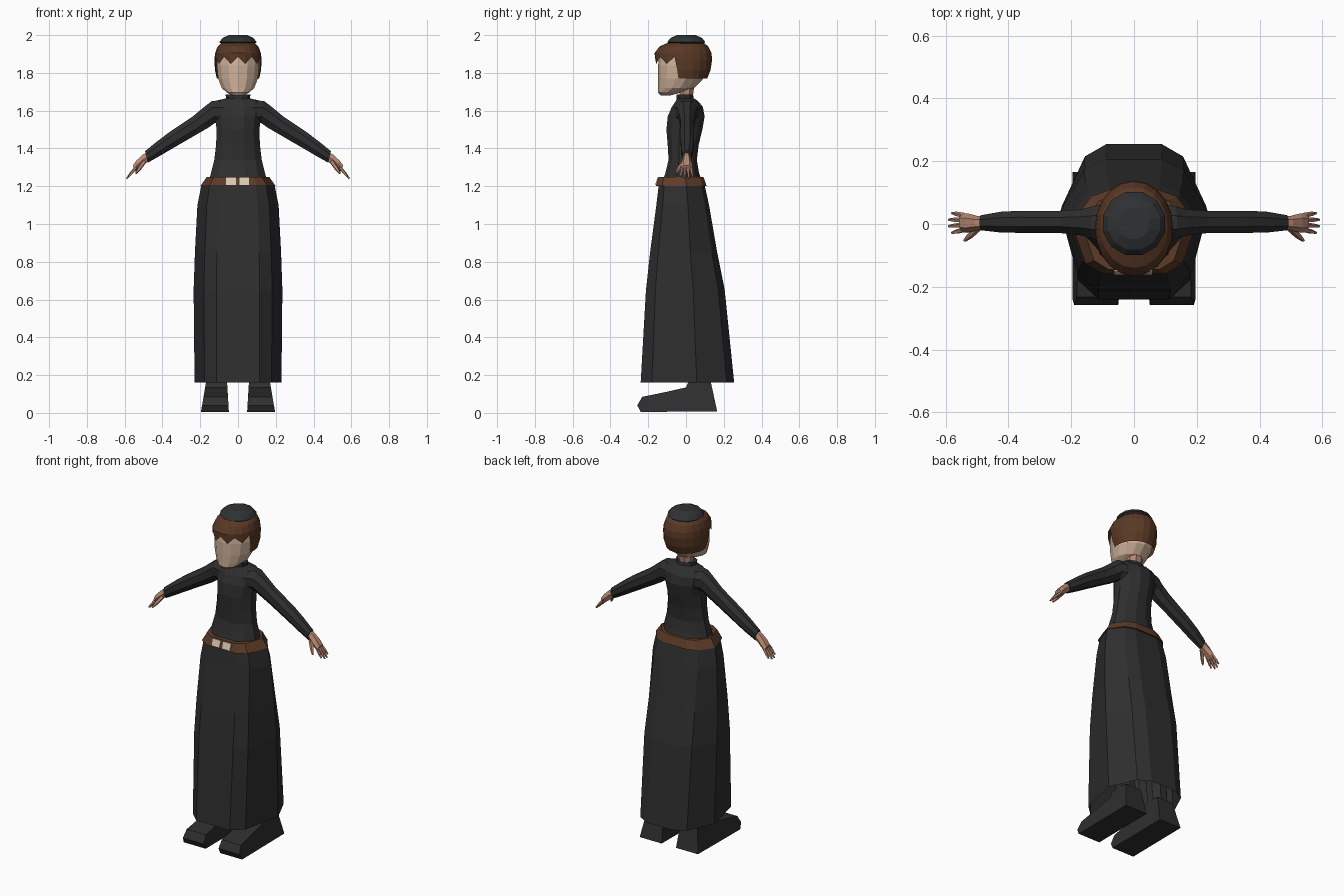
import bpy, bmesh, math
from mathutils import Vector

cube = bpy.data.objects.get("Cube")
if cube:
    bpy.data.objects.remove(cube)


def material(name, color):
    m = bpy.data.materials.new(name)
    m.use_nodes = True
    m.diffuse_color = (*color, 1)
    bsdf = next(n for n in m.node_tree.nodes if n.type == 'BSDF_PRINCIPLED')
    bsdf.inputs["Base Color"].default_value = (*color, 1)
    return m


BLACK = material("black cloth", (0.028, 0.028, 0.028))
SLATE = material("dark slate felt", (0.028, 0.031, 0.034))
HAIR = material("dark brown hair", (0.10, 0.040, 0.018))
LEATHER = material("brown leather", (0.11, 0.045, 0.022))
FACE = material("pale skin", (0.62, 0.44, 0.32))
SKIN = material("warm skin", (0.48, 0.25, 0.17))
METAL = material("cream buckle", (0.72, 0.58, 0.46))


def finish(name, bm, mat):
    bmesh.ops.recalc_face_normals(bm, faces=bm.faces)
    me = bpy.data.meshes.new(name)
    bm.to_mesh(me)
    bm.free()
    me.materials.append(mat)
    ob = bpy.data.objects.new(name, me)
    bpy.context.collection.objects.link(ob)
    return ob


def loft(bm, rings, caps=True):
    """Skin a list of equal point rings and return the vertex rings."""
    vs = [[bm.verts.new(p) for p in ring] for ring in rings]
    n = len(vs[0])
    for a, b in zip(vs, vs[1:]):
        for i in range(n):
            j = (i + 1) % n
            bm.faces.new((a[i], a[j], b[j], b[i]))
    if caps:
        bm.faces.new(vs[0])
        bm.faces.new(vs[-1])
    return vs


def circle(n, turn=0.0):
    return [(math.sin(2 * math.pi * (i + turn) / n),
             -math.cos(2 * math.pi * (i + turn) / n)) for i in range(n)]


def level(section, z, half, front, back):
    """Horizontal ring: section scaled to a half width and a front/back span."""
    mid, dep = (front + back) / 2, (back - front) / 2
    return [Vector((x * half, mid + y * dep, z)) for x, y in section]


def body(name, mat, section, levels, caps=True):
    bm = bmesh.new()
    loft(bm, [level(section, *l) for l in levels], caps)
    return finish(name, bm, mat)


# Gown section: flat front, wide hips set back, flat rear
half = [(0.49, -1), (0.77, -0.76), (1, 0.2), (0.68, 0.84), (0.38, 1)]
GOWN = half + [(-x, y) for x, y in reversed(half)]

# Skirt, open at the hem
body("skirt", BLACK, GOWN, [
    (0.16, 0.23, -0.24, 0.255), (0.65, 0.235, -0.212, 0.205),
    (0.85, 0.228, -0.19, 0.165), (1.1, 0.215, -0.157, 0.122),
    (1.2, 0.195, -0.145, 0.1), (1.23, 0.16, -0.13, 0.085)], caps=False)

# Belt and its two buckle plates
body("belt", LEATHER, GOWN, [
    (1.2, 0.2, -0.16, 0.11), (1.25, 0.165, -0.145, 0.092),
    (1.25, 0.14, -0.12, 0.075), (1.2, 0.18, -0.135, 0.09),
    (1.2, 0.2, -0.16, 0.11)], caps=False)
for name, x in (("right_buckle", -0.037), ("left_buckle", 0.033)):
    bm = bmesh.new()
    loft(bm, [[Vector((x + sx * 0.026, y - dy, z)) for sx, z, dy in
               ((-1, 1.207, .012), (1, 1.207, .012), (1, 1.245, 0), (-1, 1.245, 0))]
              for y in (-0.151, -0.143)])
    finish(name, bm, METAL)

# Bodice and collar
body("bodice", BLACK, circle(12, 0.5), [
    (1.22, 0.16, -0.13, 0.09), (1.27, 0.148, -0.112, 0.072),
    (1.34, 0.13, -0.095, 0.06), (1.42, 0.12, -0.1, 0.07),
    (1.5, 0.117, -0.107, 0.09), (1.57, 0.127, -0.1, 0.102),
    (1.62, 0.135, -0.078, 0.092), (1.652, 0.125, -0.055, 0.065),
    (1.665, 0.065, -0.05, 0.045)])
body("collar", BLACK, circle(10, 0.5), [
    (1.655, 0.062, -0.052, 0.045), (1.685, 0.066, -0.052, 0.04)])
body("neck", SKIN, circle(8, 0.5), [
    (1.65, 0.048, -0.04, 0.035), (1.75, 0.045, -0.03, 0.05)])

# Head, with the chin pushed forward
body("head", FACE, circle(14), [
    (1.68, 0.028, -0.135, -0.085), (1.695, 0.06, -0.147, -0.03),
    (1.72, 0.088, -0.147, 0.045), (1.77, 0.108, -0.148, 0.092),
    (1.84, 0.115, -0.148, 0.11), (1.9, 0.11, -0.14, 0.115),
    (1.95, 0.08, -0.09, 0.09)])

# Bobbed hair: face opening cut away, ragged fringe
bm = bmesh.new()
rings = loft(bm, [level(circle(20), *l) for l in (
    (1.77, 0.112, -0.12, 0.112), (1.815, 0.122, -0.14, 0.13),
    (1.87, 0.125, -0.165, 0.138), (1.905, 0.121, -0.166, 0.135),
    (1.94, 0.108, -0.14, 0.118), (1.962, 0.085, -0.09, 0.09))], caps=False)
bm.faces.new(rings[-1])
bmesh.ops.delete(bm, geom=[f for f in bm.faces if f.calc_center_median().z < 1.86
                           and f.calc_center_median().y < -0.045], context='FACES')
for i, v in enumerate(rings[2]):
    if v.co.y < -0.06:
        v.co.z = 1.848 if i % 2 else 1.885
finish("hair", bm, HAIR)

# Round cap
body("cap", SLATE, circle(12, 0.5), [
    (1.95, 0.085, -0.085, 0.09), (1.963, 0.102, -0.103, 0.106),
    (1.985, 0.085, -0.085, 0.088), (2.0, 0.05, -0.05, 0.053)])


def upright(sx, x, low, high, front, back, n=8):
    """Ring standing across the arm direction, leaning out at the top."""
    return [Vector((sx * (x + 0.008 * b), (front + back) / 2 + a * (back - front) / 2,
                    (low + high) / 2 + b * (high - low) / 2)) for a, b in circle(n, 0.5)]


def spike(bm, start, end, r0, r1):
    """Tapered finger between two points."""
    axis = (end - start).normalized()
    u = axis.cross(Vector((0, 1, 0))).normalized()
    w = axis.cross(u)
    loft(bm, [[p + (u * a + w * b) * r for a, b in circle(5)]
              for p, r in ((start, r0), (start.lerp(end, 0.6), r0 * 0.9), (end, r1))])


SHOE = [(-0.24, 0.005), (-0.258, 0.04), (-0.232, 0.085), (-0.1, 0.112),
        (0, 0.135), (0.015, 0.17), (0.13, 0.17), (0.165, 0.008)]

for side, sx in (("left", 1), ("right", -1)):
    # Sleeve
    bm = bmesh.new()
    loft(bm, [upright(sx, *r) for r in (
        (0.07, 1.52, 1.66, -0.07, 0.075), (0.13, 1.53, 1.656, -0.05, 0.06),
        (0.165, 1.505, 1.63, -0.04, 0.05), (0.23, 1.468, 1.575, -0.032, 0.045),
        (0.36, 1.393, 1.487, -0.031, 0.045), (0.42, 1.358, 1.441, -0.03, 0.042),
        (0.485, 1.322, 1.388, -0.022, 0.03))])
    finish(side + "_sleeve", bm, BLACK)

    # Hand: palm, four fingers and thumb
    bm = bmesh.new()
    loft(bm, [upright(sx, *r, n=6) for r in (
        (0.47, 1.335, 1.385, -0.016, 0.024), (0.5, 1.315, 1.37, -0.02, 0.026),
        (0.53, 1.29, 1.34, -0.028, 0.034), (0.55, 1.275, 1.312, -0.026, 0.034))])
    for k in range(4):
        y = 0.027 - 0.015 * k
        reach = 0.59 if k in (1, 2) else 0.58
        spike(bm, Vector((sx * 0.54, y, 1.3)),
              Vector((sx * reach, y * 1.4 - 0.003, 1.83 - reach)), 0.0085, 0.004)
    spike(bm, Vector((sx * 0.497, -0.012, 1.33)),
          Vector((sx * 0.54, -0.053, 1.268)), 0.012, 0.005)
    finish(side + "_hand", bm, SKIN)

    # Shoe: side profile, tapering in width upwards
    bm = bmesh.new()
    loft(bm, [[Vector((sx * (x + lean * z), y, z)) for y, z in SHOE]
              for x, lean in ((0.048, 0.06), (0.197, -0.17))])
    finish(side + "_shoe", bm, BLACK)

    # Lower leg, reaching up inside the skirt
    body(side + "_leg", BLACK, [(x + sx * 2.0, y) for x, y in circle(8, 0.5)], [
        (0.14, 0.056, 0.01, 0.13), (0.5, 0.06, -0.04, 0.1)])
